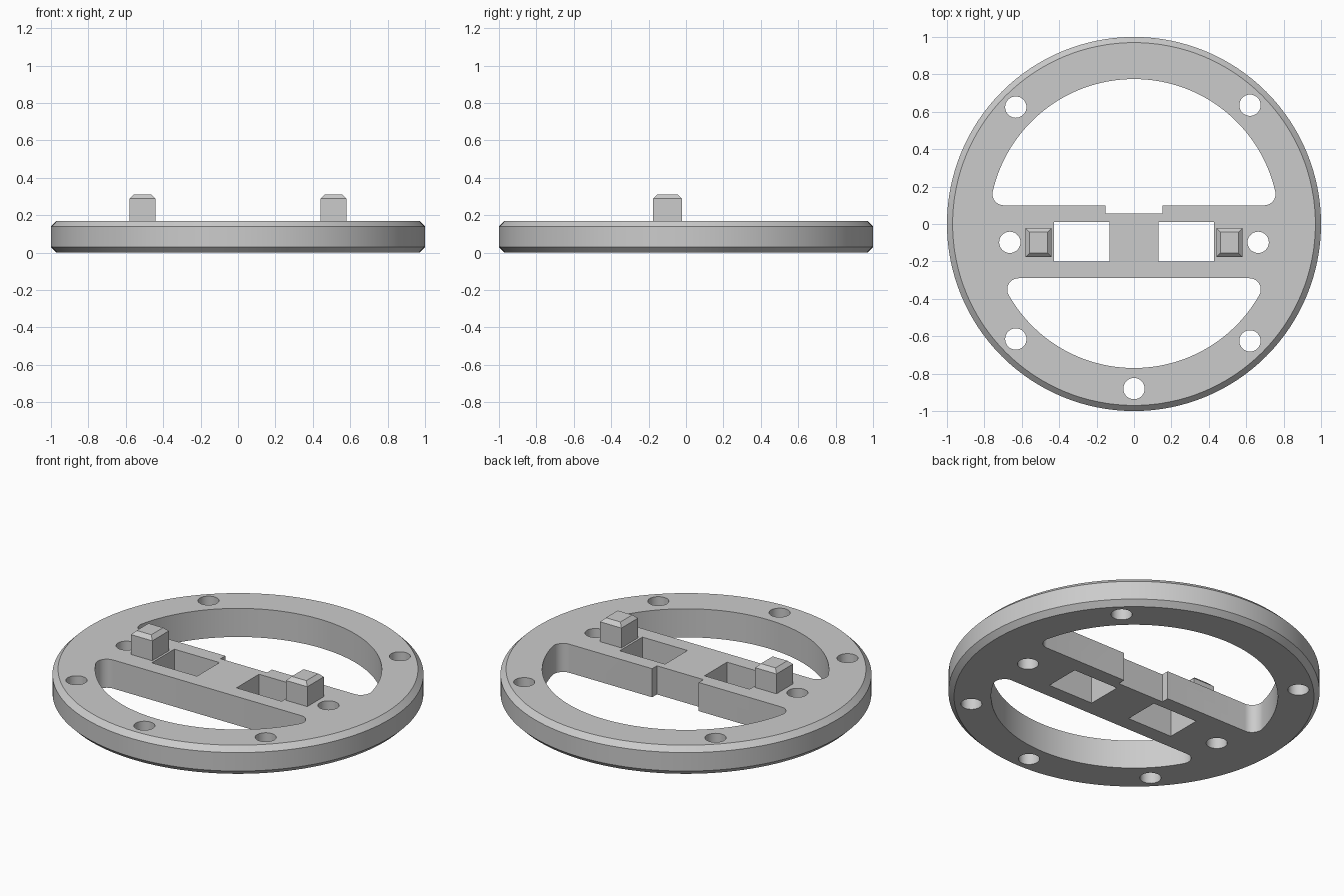
import bpy, bmesh
from math import sin, cos, pi, sqrt, atan2, radians

if "Cube" in bpy.data.objects:
    bpy.data.objects.remove(bpy.data.objects["Cube"])

grey = bpy.data.materials.new("plain grey")
grey.use_nodes = True
colour = (0.6, 0.6, 0.6, 1)
grey.diffuse_color = colour
grey.node_tree.nodes["Principled BSDF"].inputs["Base Color"].default_value = colour

HEIGHT, BEVEL = 0.17, 0.03


def arc(cx, cy, r, a0, a1, n):
    return [(cx + r * cos(a0 + (a1 - a0) * i / n), cy + r * sin(a0 + (a1 - a0) * i / n))
            for i in range(n + 1)]


def circle(cx, cy, r, n):
    return arc(cx, cy, r, 0, 2 * pi, n)[:-1]


def box(x0, x1, y0, y1):
    return [(x0, y0), (x1, y0), (x1, y1), (x0, y1)]


def loft(bm, rings):
    """Closed solid through (outline, z) rings listed from bottom to top."""
    loops = [[bm.verts.new((x, y, z)) for x, y in pts] for pts, z in rings]
    n = len(loops[0])
    bm.faces.new(loops[0][::-1])
    bm.faces.new(loops[-1])
    for a, b in zip(loops, loops[1:]):
        for i in range(n):
            j = (i + 1) % n
            bm.faces.new((a[i], a[j], b[j], b[i]))


def finish(bm, name):
    bmesh.ops.recalc_face_normals(bm, faces=bm.faces)
    me = bpy.data.meshes.new(name)
    bm.to_mesh(me)
    bm.free()
    me.materials.append(grey)
    ob = bpy.data.objects.new(name, me)
    bpy.context.collection.objects.link(ob)
    return ob


def segment(radius, chord, fillet, notch=()):
    """Circle segment above a chord, with rounded corners and an optional notch."""
    y = chord + fillet
    x = sqrt((radius - fillet) ** 2 - y * y)
    a = atan2(y, x)
    return (arc(x, y, fillet, -pi / 2, a, 10)
            + arc(0, 0, radius, a, pi - a, 72)[1:-1]
            + arc(-x, y, fillet, pi - a, 3 * pi / 2, 10) + list(notch))


# Chamfered disc
bm = bmesh.new()
loft(bm, [(circle(0, 0, r, 128), z) for r, z in
          ((1 - BEVEL, 0), (1, BEVEL), (1, HEIGHT - BEVEL), (1 - BEVEL, HEIGHT))])
disc = finish(bm, "disc_frame")

# Openings: two large segments, two windows and seven screw holes
notch = [(-0.153, 0.1), (-0.153, 0.055), (0.153, 0.055), (0.153, 0.1)]
outlines = [segment(0.775, 0.1, 0.06, notch),
            [(-x, -y) for x, y in segment(0.77, 0.29, 0.06)]]
for s in (-1, 1):
    outlines.append(box(*sorted((s * 0.13, s * 0.427)), -0.2, 0.012))
holes = [(-0.632, 0.625), (0.62, 0.635), (-0.632, -0.615), (0.62, -0.625),
         (0, -0.88), (-0.664, -0.098), (0.664, -0.098)]
outlines += [circle(x, y, 0.057, 32) for x, y in holes]
bm = bmesh.new()
for pts in outlines:
    loft(bm, [(pts, -0.1), (pts, HEIGHT + 0.1)])
cutter = finish(bm, "opening_cutter")
cutter.hide_render = True

mod = disc.modifiers.new("openings", "BOOLEAN")
mod.operation, mod.solver, mod.object = "DIFFERENCE", "EXACT", cutter
bpy.context.view_layer.objects.active = disc
disc.select_set(True)
bpy.ops.object.modifier_apply(modifier=mod.name)
bpy.data.objects.remove(cutter)
bpy.ops.object.shade_smooth_by_angle(angle=radians(25))

# Square pegs with chamfered tops
for side, s in (("left", 1), ("right", -1)):
    def outline(inset):
        x0, x1 = sorted((s * (0.44 + inset), s * (0.58 - inset)))
        return box(x0, x1, -0.177 + inset, -0.022 - inset)
    bm = bmesh.new()
    loft(bm, [(outline(0), HEIGHT - 0.01), (outline(0), 0.288), (outline(0.022), 0.31)])
    finish(bm, side + "_peg")
